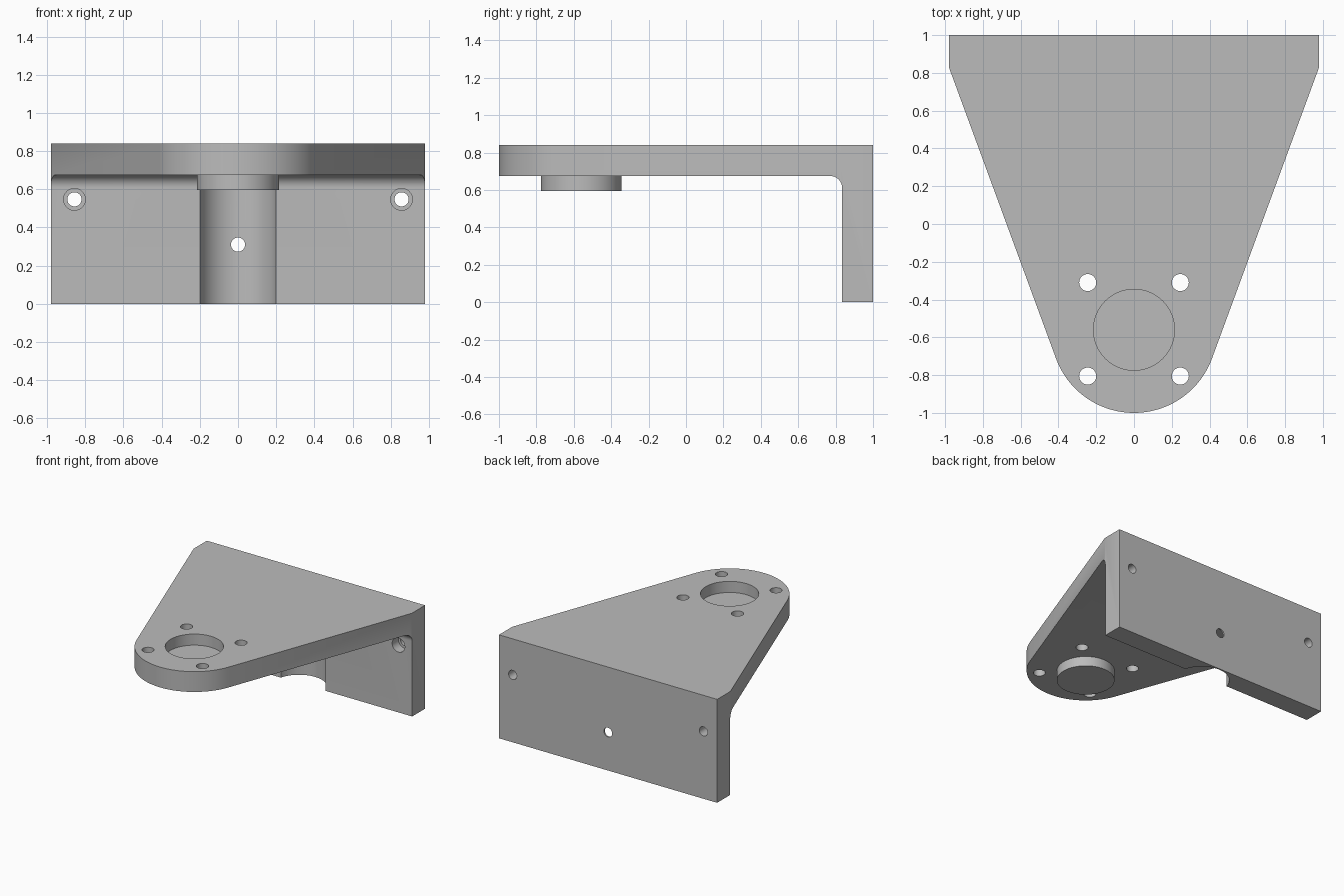
import bpy, bmesh, math
from mathutils import Matrix, Vector

if "Cube" in bpy.data.objects:
    bpy.data.objects.remove(bpy.data.objects["Cube"])

grey = bpy.data.materials.new("plain grey")
grey.diffuse_color = (0.5, 0.5, 0.5, 1)
grey.use_nodes = True
grey.node_tree.nodes["Principled BSDF"].inputs["Base Color"].default_value = grey.diffuse_color

TOP, UNDER = 0.84, 0.675      # shelf faces
WALL, BACK = 0.835, 1.0       # wall faces
HUB = Vector((0, -0.56))      # centre of the rounded nose


def finish(name, bm):
    bmesh.ops.recalc_face_normals(bm, faces=bm.faces)
    me = bpy.data.meshes.new(name)
    bm.to_mesh(me)
    bm.free()
    me.materials.append(grey)
    ob = bpy.data.objects.new(name, me)
    bpy.context.collection.objects.link(ob)
    return ob


def prism(name, points, direction):
    bm = bmesh.new()
    face = bm.faces.new([bm.verts.new(p) for p in points])
    ext = bmesh.ops.extrude_face_region(bm, geom=[face])
    verts = [v for v in ext["geom"] if isinstance(v, bmesh.types.BMVert)]
    bmesh.ops.translate(bm, verts=verts, vec=direction)
    return finish(name, bm)


def cylinder(name, r, start, end, sides=48):
    a, b = Vector(start), Vector(end)
    turn = (b - a).to_track_quat('Z', 'Y').to_matrix().to_4x4()
    bm = bmesh.new()
    bmesh.ops.create_cone(bm, cap_ends=True, segments=sides, radius1=r, radius2=r,
                          depth=(b - a).length,
                          matrix=Matrix.Translation((a + b) / 2) @ turn)
    return finish(name, bm)


def combine(ob, other, operation):
    mod = ob.modifiers.new(operation.lower(), 'BOOLEAN')
    mod.operation, mod.solver, mod.object = operation, 'EXACT', other
    bpy.context.view_layer.objects.active = ob
    bpy.ops.object.modifier_apply(modifier=mod.name)
    bpy.data.objects.remove(other)


# L-shaped side profile with an inner fillet
f = 0.065
profile = [(BACK, 0), (BACK, TOP), (-1.1, TOP), (-1.1, UNDER)]
for i in range(13):
    a = math.pi / 2 * (1 - i / 12)
    profile.append((WALL - f + f * math.cos(a), UNDER - f + f * math.sin(a)))
profile.append((WALL, 0))
bracket = prism("bracket", [(-0.98, y, z) for y, z in profile], (1.96, 0, 0))

# Tapered plan outline ending in the round nose
plan = [(0.98, 0.83), (0.98, 1.1), (-0.98, 1.1), (-0.98, 0.83)]
r, tilt = 0.44, math.radians(20.2)
for i in range(65):
    a = math.pi + tilt + (math.pi - 2 * tilt) * i / 64
    plan.append((HUB.x + r * math.cos(a), HUB.y + r * math.sin(a)))
outline = prism("outline", [(x, y, -0.2) for x, y in plan], (0, 0, 1.4))
combine(bracket, outline, 'INTERSECT')

# Round boss under the nose, matching recess above it
combine(bracket, cylinder("boss", 0.215, (0, HUB.y, 0.595), (0, HUB.y, 0.70), 64), 'UNION')
combine(bracket, cylinder("recess", 0.2145, (0, HUB.y, 0.75), (0, HUB.y, 1), 64), 'DIFFERENCE')

# Vertical channel in the wall
combine(bracket, cylinder("channel", 0.206, (0, 0.784, -0.1), (0, 0.784, UNDER - 0.0005), 96),
        'DIFFERENCE')

# Screw holes through the shelf
for x in (-0.245, 0.245):
    for y in (-0.805, -0.31):
        combine(bracket, cylinder("shelf_hole", 0.045, (x, y, 0.5), (x, y, 1)), 'DIFFERENCE')

# Wall holes, the outer two counterbored from the front
for x, z in ((-0.857, 0.547), (0, 0.31), (0.857, 0.547)):
    combine(bracket, cylinder("wall_hole", 0.037, (x, 0.7, z), (x, 1.1, z)), 'DIFFERENCE')
    if x:
        combine(bracket, cylinder("counterbore", 0.057, (x, 0.7, z), (x, WALL + 0.08, z)),
                'DIFFERENCE')

bracket.select_set(True)
bpy.context.view_layer.objects.active = bracket
bpy.ops.object.shade_smooth_by_angle(angle=math.radians(25))
